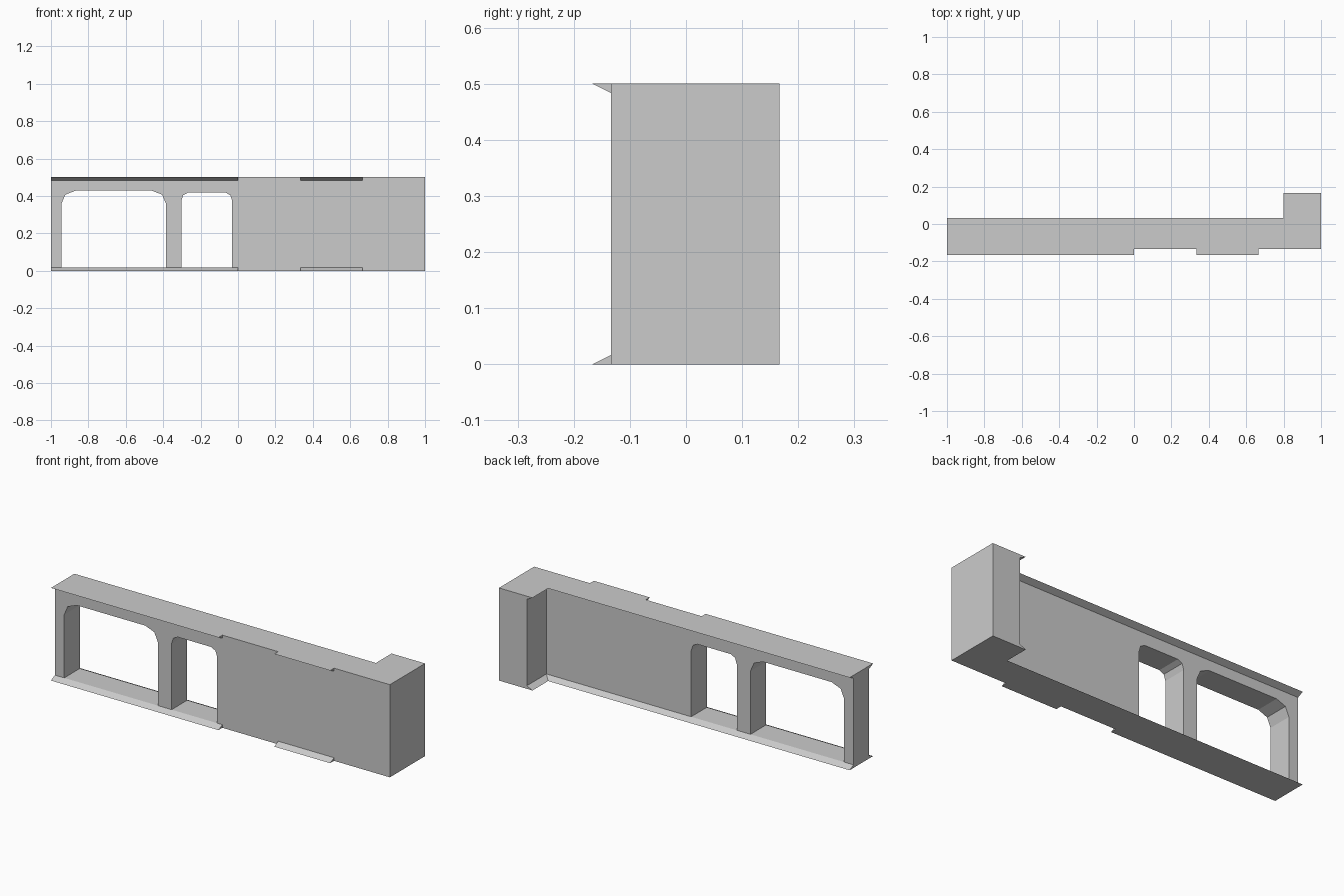
import bpy, bmesh

if "Cube" in bpy.data.objects:
    bpy.data.objects.remove(bpy.data.objects["Cube"])

H, T, OUT = 0.5, 1 / 60, 1 / 30      # wall height, trim height, trim overhang
FRONT, BACK, END, INNER = -0.1333, 0.0, 0.1667, 0.8333


def finish(name, bm):
    bmesh.ops.recalc_face_normals(bm, faces=bm.faces)
    me = bpy.data.meshes.new(name)
    bm.to_mesh(me)
    bm.free()
    ob = bpy.data.objects.new(name, me)
    bpy.context.collection.objects.link(ob)
    return ob


def prism(name, outline, direction):
    """Extrude a closed 3D outline along a vector."""
    bm = bmesh.new()
    face = bm.faces.new([bm.verts.new(p) for p in outline])
    ext = bmesh.ops.extrude_face_region(bm, geom=[face])
    verts = [v for v in ext["geom"] if isinstance(v, bmesh.types.BMVert)]
    bmesh.ops.translate(bm, verts=verts, vec=direction)
    return finish(name, bm)


def trim(name, wall, tip, top):
    """Wedge strip along a wall path, overhanging out to the tip path."""
    edge, inset = (H, H - T) if top else (0, T)
    bm = bmesh.new()
    rings = [[bm.verts.new(p) for p in ((*w, edge), (*w, inset), (*t, edge))]
             for w, t in zip(wall, tip)]
    for a, b in zip(rings, rings[1:]):
        for i in range(3):
            j = (i + 1) % 3
            bm.faces.new((a[i], a[j], b[j], b[i]))
    bm.faces.new(rings[0])
    bm.faces.new(rings[-1])
    return finish(name, bm)


# L-shaped wall
wall = prism("wall", [(x, y, 0) for x, y in (
    (-1, FRONT), (1, FRONT), (1, END), (INNER, END), (INNER, BACK), (-1, BACK))], (0, 0, H))

# Openings with clipped round corners: left, right, top, corner width and height
for x0, x1, z, w, h in ((-0.944, -0.385, 0.428, 0.075, 0.07),
                        (-0.303, -0.031, 0.418, 0.036, 0.045)):
    outline = [(x0, T), (x0, z - h), (x0 + 0.28 * w, z - 0.3 * h), (x0 + w, z),
               (x1 - w, z), (x1 - 0.28 * w, z - 0.3 * h), (x1, z - h), (x1, T)]
    cutter = prism("opening_cutter", [(x, -0.3, p) for x, p in outline], (0, 0.6, 0))
    cutter.hide_render = True
    mod = wall.modifiers.new("opening", 'BOOLEAN')
    mod.object, mod.operation, mod.solver = cutter, 'DIFFERENCE', 'EXACT'
    bpy.context.view_layer.objects.active = wall
    bpy.ops.object.modifier_apply(modifier=mod.name)
    bpy.data.objects.remove(cutter)

# Projecting trim along the top and bottom edges
for top in (False, True):
    level = "top" if top else "bottom"
    for part, x0, x1 in (("long", -1, 0), ("short", 1 / 3, 2 / 3)):
        trim(f"front_{part}_trim_{level}", [(x0, FRONT), (x1, FRONT)],
             [(x0, FRONT - OUT), (x1, FRONT - OUT)], top)
    trim(f"back_trim_{level}", [(-1, BACK), (INNER, BACK), (INNER, END)],
         [(-1, BACK + OUT), (INNER - OUT, BACK + OUT), (INNER - OUT, END)], top)
